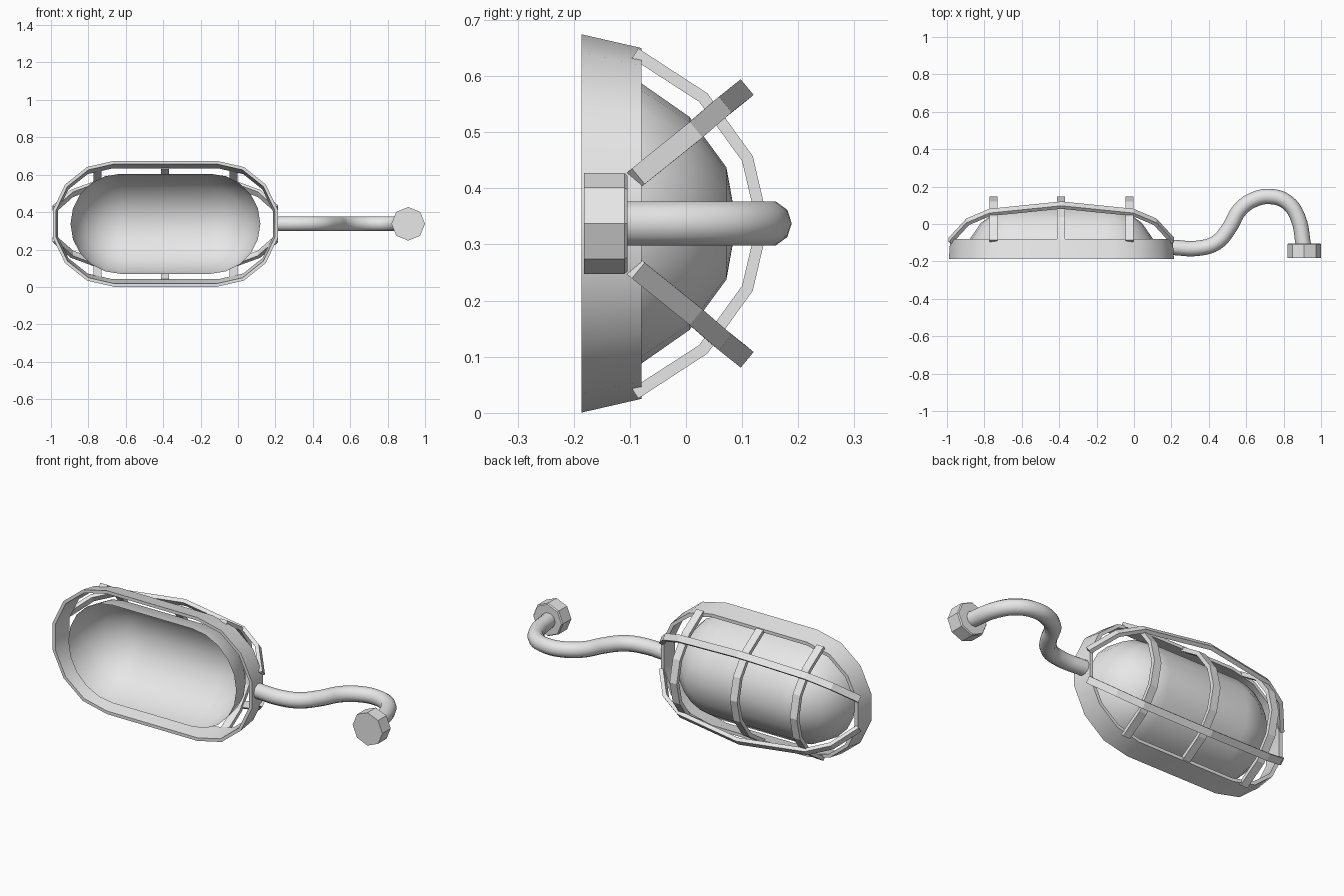
import bpy
import bmesh
from math import sin, cos, pi
from mathutils import Vector

if "Cube" in bpy.data.objects:
    bpy.data.objects.remove(bpy.data.objects["Cube"], do_unlink=True)

GREY = bpy.data.materials.new("light_grey")
GREY.use_nodes = True
GREY.diffuse_color = (0.8, 0.8, 0.8, 1)
GREY.node_tree.nodes["Principled BSDF"].inputs["Base Color"].default_value = (0.8, 0.8, 0.8, 1)

CX, CZ = -0.388, 0.3375   # middle of the lamp


def finish(obj, angle=None):
    if not obj.data.materials:
        obj.data.materials.append(GREY)
    bpy.ops.object.select_all(action='DESELECT')
    obj.select_set(True)
    bpy.context.view_layer.objects.active = obj
    if angle:
        bpy.ops.object.shade_smooth_by_angle(angle=angle)


def mesh_object(name, bm, angle=None):
    bmesh.ops.recalc_face_normals(bm, faces=bm.faces[:])
    mesh = bpy.data.meshes.new(name)
    bm.to_mesh(mesh)
    bm.free()
    obj = bpy.data.objects.new(name, mesh)
    bpy.context.collection.objects.link(obj)
    finish(obj, angle)
    return obj


def stadium(straight, radius, y, segs):
    """Loop of two half circles joined by straight sides, in the xz plane."""
    pts = []
    for side in (1, -1):
        for i in range(segs + 1):
            a = pi * i / segs - pi / 2
            pts.append(Vector((CX + side * (straight + radius * cos(a)), y,
                               CZ + side * radius * sin(a))))
    return pts


def loft(bm, loops, close_rings=False):
    rings = [[bm.verts.new(p) for p in loop] for loop in loops]
    pairs = list(zip(rings, rings[1:]))
    if close_rings:
        pairs.append((rings[-1], rings[0]))
    for a, b in pairs:
        n = len(a)
        for i in range(n):
            j = (i + 1) % n
            bm.faces.new((a[i], a[j], b[j], b[i]))
    return rings


def bar(name, points, width):
    """Flat strip along outer points; width is the vector across the strip."""
    bm = bmesh.new()
    inside = Vector((CX, -0.08, CZ))
    loops = []
    for i, p in enumerate(points):
        t = points[min(i + 1, len(points) - 1)] - points[max(i - 1, 0)]
        n = t.cross(width).normalized()
        if n.dot(inside - p) < 0:
            n.negate()
        q = p + n * 0.021
        h = width / 2
        loops.append([p - h, p + h, q + h, q - h])
    rings = loft(bm, loops)
    bm.faces.new(rings[0])
    bm.faces.new(rings[-1])
    return mesh_object(name, bm)


# Tapered rim wall, open at front and back
bm = bmesh.new()
loft(bm, [stadium(s, r, y, 7) for s, r, y in (
    (0.273, 0.337, -0.186), (0.290, 0.3125, -0.079),
    (0.288, 0.295, -0.079), (0.273, 0.32, -0.186))], close_rings=True)
mesh_object("rim_wall", bm, 0.52)

# Hollow lamp dome
bm = bmesh.new()
loft(bm, [stadium(0.24, r, y, 10) for r, y in (
    (0.2675, -0.186), (0.25, -0.08), (0.19, 0.006),
    (0.10, 0.072), (0.0, 0.09))])
bmesh.ops.remove_doubles(bm, verts=bm.verts[:], dist=0.0005)
mesh_object("lamp_dome", bm, 0.8)

# Cage hoops across the lamp
half = [(-0.085, 0.312), (0.038, 0.232), (0.119, 0.12), (0.147, 0)]
profile = half + [(y, -z) for y, z in half[-2::-1]]
for label, x in (("right", -0.751), ("middle", -0.39), ("left", -0.025)):
    bar("cage_hoop_" + label, [Vector((x, y, CZ + z)) for y, z in profile],
        Vector((0.043, 0, 0)))

# Tilted cage bars along the lamp
half = [(-0.603, -0.085, 0.084), (-0.508, 0.018, 0.167),
        (-0.385, 0.07, 0.212), (0, 0.109, 0.243)]
path = half + [(-x, y, z) for x, y, z in half[-2::-1]]
for label, s in (("upper", 1), ("lower", -1)):
    bar("cage_bar_" + label, [Vector((CX + x, y, CZ + s * z)) for x, y, z in path],
        Vector((0, 0.64, -0.77 * s)) * 0.036)

# Bent conduit arm
arm = [(0.205, -0.125), (0.34, -0.13), (0.44, -0.10), (0.51, -0.02), (0.565, 0.075),
       (0.645, 0.132), (0.74, 0.146), (0.82, 0.115), (0.875, 0.037), (0.907, -0.12)]
curve = bpy.data.curves.new("conduit_arm", 'CURVE')
curve.dimensions = '3D'
curve.bevel_depth = 0.041
curve.bevel_resolution = 3
curve.resolution_u = 5
curve.use_fill_caps = True
spline = curve.splines.new('BEZIER')
spline.bezier_points.add(len(arm) - 1)
for bp, (x, y) in zip(spline.bezier_points, arm):
    bp.co = (x, y, CZ)
    bp.handle_left_type = bp.handle_right_type = 'AUTO'
curve.materials.append(GREY)
conduit = bpy.data.objects.new("conduit_arm", curve)
bpy.context.collection.objects.link(conduit)
finish(conduit)
bpy.ops.object.convert(target='MESH')
finish(bpy.context.object, 0.8)

# Octagonal mounting nut with a slightly eased back edge
bm = bmesh.new()
rings = loft(bm, [[Vector((0.91 + r * cos(i * pi / 4), y, CZ + r * sin(i * pi / 4)))
                   for i in range(8)]
                  for r, y in ((0.09, -0.182), (0.09, -0.11), (0.085, -0.104))])
bm.faces.new(rings[0])
bm.faces.new(rings[-1])
mesh_object("mounting_nut", bm)
